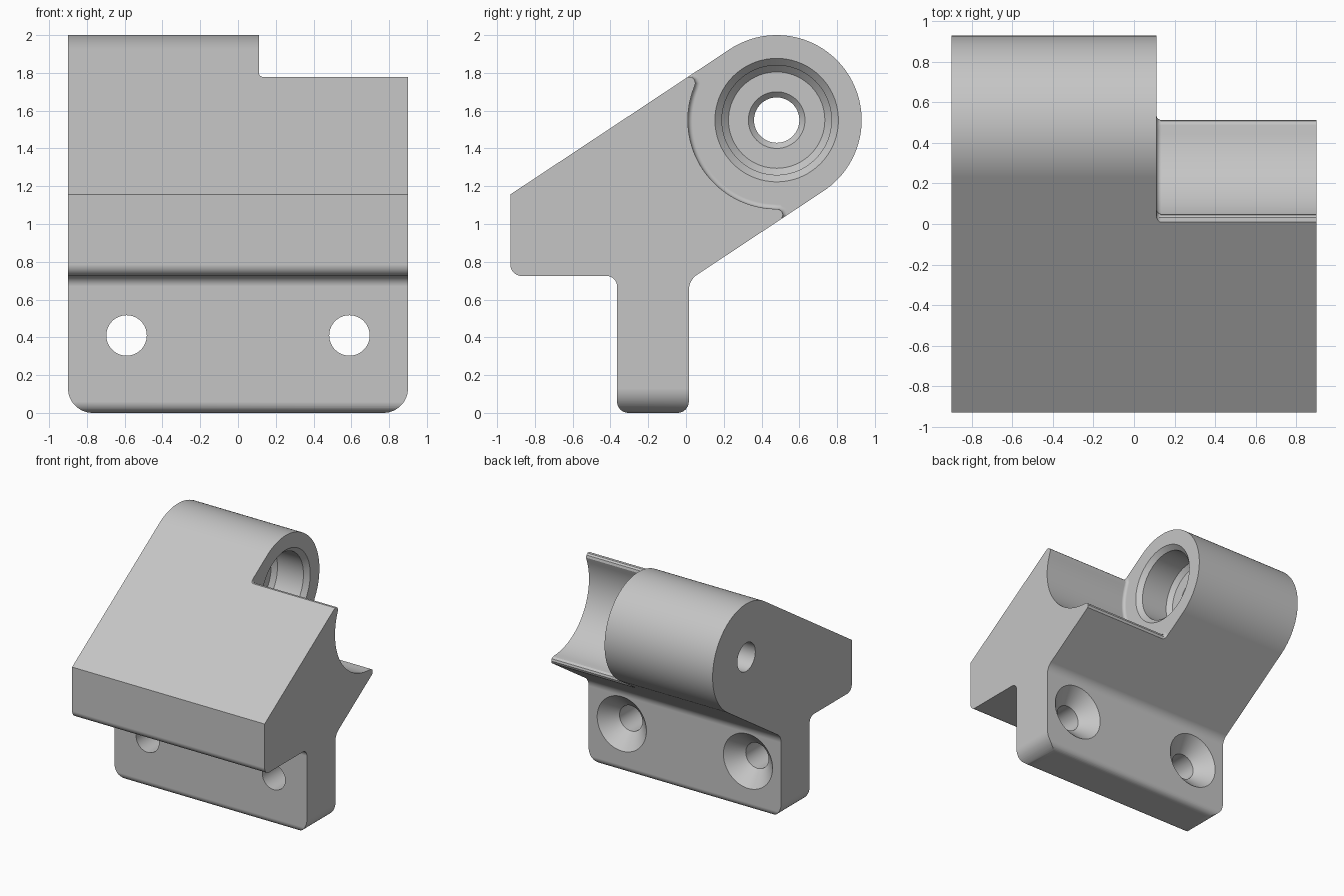
import bpy, bmesh, math
from mathutils import Vector

if "Cube" in bpy.data.objects:
    bpy.data.objects.remove(bpy.data.objects["Cube"])

WIDTH = 0.9                          # half width along x
SHOULDER = 0.11                      # x where the barrel ends
PIN = Vector((0.48, 1.55))           # barrel centre in (y, z)
R_BARREL, R_RECESS = 0.45, 0.47
TILT = math.radians(33.5)
U = Vector((math.cos(TILT), math.sin(TILT)))     # direction of the arm
N = Vector((-U.y, U.x))


def arc(centre, r, a0, a1, n):
    return [centre + r * Vector((math.cos(a), math.sin(a)))
            for a in (a0 + (a1 - a0) * i / n for i in range(n + 1))]


def rounded(corners, steps=8):
    """Outline from (point, fillet radius) pairs."""
    out = []
    for i, (p, r) in enumerate(corners):
        p = Vector(p)
        if not r:
            out.append(p)
            continue
        a = (Vector(corners[i - 1][0]) - p).normalized()
        b = (Vector(corners[(i + 1) % len(corners)][0]) - p).normalized()
        half = a.angle(b) / 2
        c = p + (a + b).normalized() * r / math.sin(half)
        start = p + a * r / math.tan(half) - c
        end = p + b * r / math.tan(half) - c
        a0 = math.atan2(start.y, start.x)
        turn = math.atan2(start.x * end.y - start.y * end.x, start.dot(end))
        out += arc(c, r, a0, a0 + turn, steps)
    return out


def place(axis, d, a, b):
    return (d, a, b) if axis == "x" else (a, d, b)


def finish(name, bm):
    bmesh.ops.recalc_face_normals(bm, faces=bm.faces)
    mesh = bpy.data.meshes.new(name)
    bm.to_mesh(mesh)
    bm.free()
    obj = bpy.data.objects.new(name, mesh)
    bpy.context.collection.objects.link(obj)
    return obj


def skin(rings, bm):
    loops = [[bm.verts.new(p) for p in ring] for ring in rings]
    n = len(loops[0])
    for low, high in zip(loops, loops[1:]):
        for i in range(n):
            j = (i + 1) % n
            bm.faces.new((low[i], low[j], high[j], high[i]))
    bm.faces.new(loops[0][::-1])
    bm.faces.new(loops[-1])
    return loops


def prism(name, outline, lo, hi, axis, bevel=0):
    bm = bmesh.new()
    loops = skin([[place(axis, d, p[0], p[1]) for p in outline] for d in (lo, hi)], bm)
    if bevel:
        bmesh.ops.recalc_face_normals(bm, faces=bm.faces)
        ends = set(loops[0])
        edges = [e for e in bm.edges if set(e.verts) <= ends]
        bmesh.ops.bevel(bm, geom=edges, offset=bevel, segments=5, profile=0.5,
                        affect="EDGES")
    return finish(name, bm)


def lathe(name, profile, centre, axis, n=72):
    bm = bmesh.new()
    skin([[place(axis, d, p.x, p.y) for p in arc(Vector(centre), r, 0, math.tau, n)[:-1]]
          for d, r in profile], bm)
    return finish(name, bm)


def cut(obj, tool, operation="DIFFERENCE"):
    tool.hide_render = True
    mod = obj.modifiers.new("cut", "BOOLEAN")
    mod.operation, mod.solver, mod.object = operation, "EXACT", tool
    bpy.context.view_layer.objects.active = obj
    bpy.ops.object.modifier_apply(modifier=mod.name)
    bpy.data.objects.remove(tool)


# Side profile: head, arm, barrel and mounting flange
lower = PIN - R_BARREL * N
flange_back, flange_front, under = 0.015, -0.365, 0.725
joint = lower - U * (lower.x - flange_back) / U.x
upper = PIN + R_BARREL * N
nose = upper - U * (upper.x + 0.93) / U.x
barrel = arc(PIN, R_BARREL, TILT + math.pi / 2, TILT - math.pi / 2, 56)
outline = rounded([(nose, 0)] + [(p, 0) for p in barrel] + [
    (joint, 0.1),
    ((flange_back, 0), 0.06),
    ((flange_front, 0), 0.06),
    ((flange_front, under), 0.055),
    ((-0.93, under), 0.06)])
body = prism("hinge_body", outline, -1.1, 1.1, "x")

# Front outline with rounded flange corners
front = rounded([((-WIDTH, 0), 0.13), ((WIDTH, 0), 0.13),
                 ((WIDTH, 2.5), 0), ((-WIDTH, 2.5), 0)], 12)
cut(body, prism("front_outline", front, -2, 2, "y"), "INTERSECT")


# Round recess beside the barrel, with rounded lips and a filleted shoulder
def mirror(p):
    d = p - PIN
    return PIN + U * d.dot(U) - N * d.dot(N)


lip = [Vector(p) for p in ((0.01, 1.778), (0.031, 1.777), (0.045, 1.765),
                           (0.05, 1.745), (0.043, 1.72))]
start = lip[-1] - PIN
a0 = math.atan2(start.y, start.x)
a1 = 2 * TILT - a0 + math.tau
far = lip[0] + 0.6 * N
recess = ([far] + lip[:-1] + arc(PIN, R_RECESS, a0, a1, 40)
          + [mirror(p) for p in reversed(lip[:-1])]
          + [mirror(far), mirror(far) + 1.6 * U, far + 1.6 * U])
cut(body, prism("recess", recess, SHOULDER, 1.5, "x", bevel=0.025))

# Stepped bore with chamfers, and the pin hole through the barrel
bore = [(SHOULDER + 0.02, 0.347), (SHOULDER - 0.037, 0.29), (-0.17, 0.29),
        (-0.205, 0.255), (-0.205, 0.15), (-0.235, 0.12), (-1.2, 0.12)]
cut(body, lathe("bore", bore, PIN, "x"))

# Countersunk mounting holes, open to the back
for side in (-1, 1):
    hole = [(0.035, 0.25), (-0.108, 0.107), (-0.6, 0.107)]
    cut(body, lathe("mounting_hole", hole, (side * 0.59, 0.41), "y"))

# Single grey material
grey = bpy.data.materials.new("plain_grey")
grey.use_nodes = True
colour = (0.56, 0.56, 0.56, 1)
grey.diffuse_color = colour
grey.node_tree.nodes["Principled BSDF"].inputs["Base Color"].default_value = colour
body.data.materials.clear()
body.data.materials.append(grey)

# Smooth the rounds while keeping flats flat
bpy.ops.object.select_all(action="DESELECT")
body.select_set(True)
bpy.context.view_layer.objects.active = body
bpy.ops.object.shade_smooth_by_angle(angle=math.radians(25))
normals = body.modifiers.new("flat_faces", "WEIGHTED_NORMAL")
normals.keep_sharp = True
